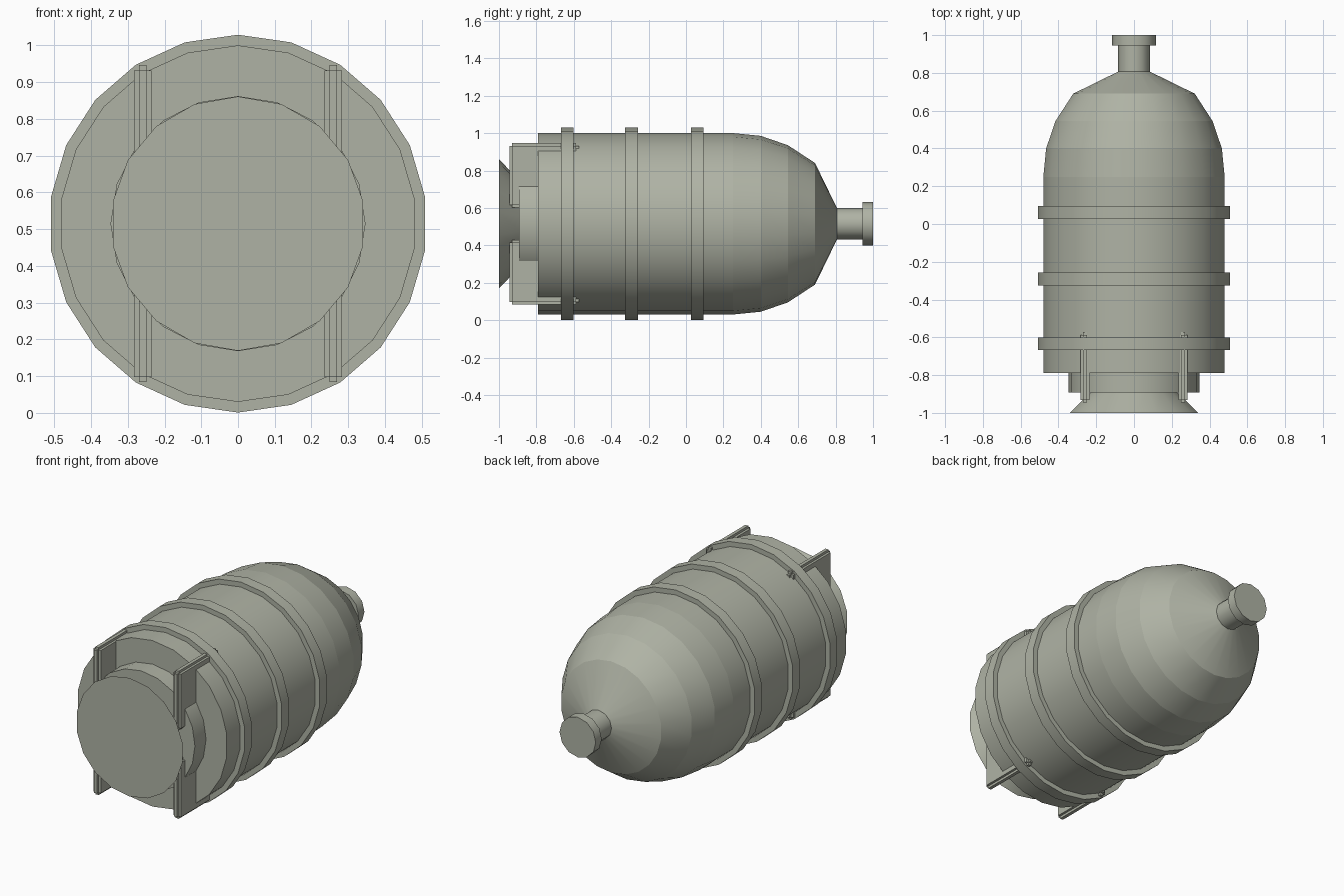
import bpy, bmesh, math

if "Cube" in bpy.data.objects:
    bpy.data.objects.remove(bpy.data.objects["Cube"])

CZ = 0.515  # height of the long axis

# Olive grey paint
paint = bpy.data.materials.new("olive_grey")
paint.diffuse_color = (0.43, 0.45, 0.375, 1)
paint.use_nodes = True
paint.node_tree.nodes["Principled BSDF"].inputs["Base Color"].default_value = paint.diffuse_color


def finish(name, bm):
    bmesh.ops.recalc_face_normals(bm, faces=bm.faces)
    me = bpy.data.meshes.new(name)
    bm.to_mesh(me)
    bm.free()
    me.materials.append(paint)
    ob = bpy.data.objects.new(name, me)
    bpy.context.collection.objects.link(ob)
    return ob


def lathe(name, profile, sides):
    """Closed solid from (y, radius) pairs about the long axis: smooth around, sharp rims."""
    bm = bmesh.new()
    loops = []
    for y, r in profile:
        loops.append([bm.verts.new((r * math.sin(2 * math.pi * i / sides), y,
                                    CZ + r * math.cos(2 * math.pi * i / sides)))
                      for i in range(sides)])
    for a, b in zip(loops, loops[1:]):
        for i in range(sides):
            j = (i + 1) % sides
            bm.faces.new((a[i], a[j], b[j], b[i])).smooth = True
    bm.faces.new(loops[0])
    bm.faces.new(loops[-1])
    for e in bm.edges:
        if abs(e.verts[0].co.y - e.verts[1].co.y) < 1e-5:
            e.smooth = False
    return finish(name, bm)


def stepped_box(name, lo, hi, step):
    """Box with notched edges: three overlapping boxes, each full size along one axis."""
    bm = bmesh.new()
    for axis in range(3):
        verts = bmesh.ops.create_cube(bm, size=1)["verts"]
        for v in verts:
            v.co = [(a + b) / 2 + c * (b - a - (0 if k == axis else 2 * step))
                    for k, (a, b, c) in enumerate(zip(lo, hi, v.co))]
    return finish(name, bm)


# Main casing with rounded nose
lathe("casing", [(-0.79, 0.485), (0.25, 0.485), (0.40, 0.47), (0.545, 0.42),
                 (0.69, 0.325), (0.807, 0.084)], 22)

# Raised bands
for k, (y0, y1) in enumerate([(-0.668, -0.602), (-0.325, -0.257), (0.027, 0.094)]):
    lathe(f"band_{k + 1}", [(y0, 0.514), (y1, 0.514)], 22)

# Nose stem and cap
lathe("nose_stem", [(0.78, 0.084), (0.96, 0.084)], 12)
lathe("nose_cap", [(0.945, 0.117), (1.0, 0.117)], 12)

# Stepped tail disc and flared end
lathe("tail_disc", [(-0.893, 0.347), (-0.78, 0.347)], 20)
lathe("tail_flare", [(-1.0, 0.346), (-0.885, 0.225)], 18)

# Four fins with notched edges, their tips passing through the rear band
for sx, side in ((-1, "left"), (1, "right")):
    for sz, level in ((-1, "lower"), (1, "upper")):
        xs = sorted((sx * 0.235, sx * 0.283))
        zs = sorted((CZ + sz * 0.086, CZ + sz * 0.431))
        stepped_box(f"{level}_{side}_fin", (xs[0], -0.945, zs[0]),
                    (xs[1], -0.573, zs[1]), 0.014)
